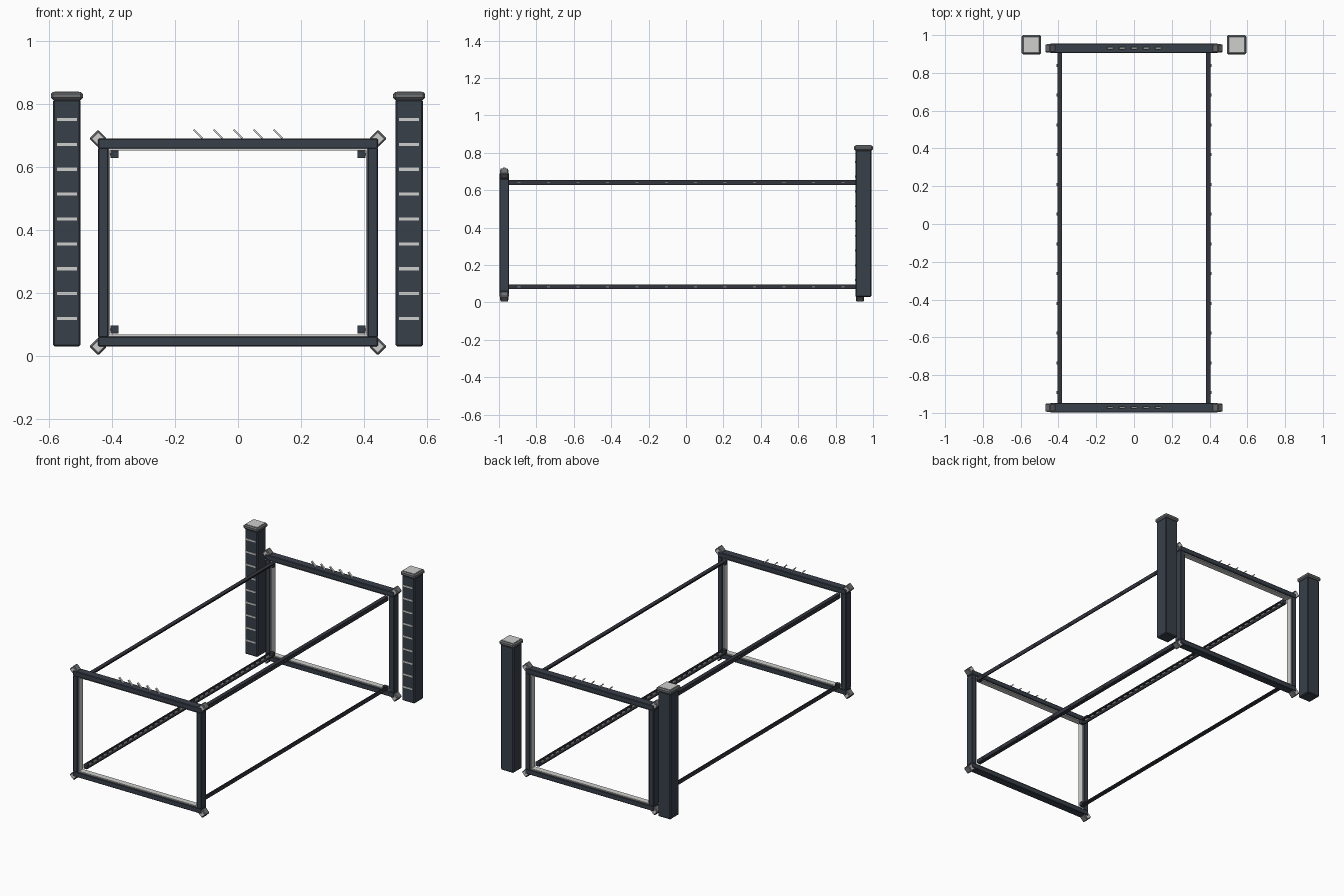
import bpy, bmesh, math
from mathutils import Matrix, Vector

if "Cube" in bpy.data.objects:
    bpy.data.objects.remove(bpy.data.objects["Cube"])


def mat(name, r, g, b):
    m = bpy.data.materials.new(name)
    m.diffuse_color = (r, g, b, 1)
    m.use_nodes = True
    m.node_tree.nodes["Principled BSDF"].inputs["Base Color"].default_value = m.diffuse_color
    return m


NAVY = mat("dark slate", 0.040, 0.050, 0.068)
RAIL = mat("charcoal", 0.034, 0.036, 0.048)
GREY = mat("mid grey", 0.16, 0.165, 0.175)
LIGHT = mat("light grey", 0.62, 0.63, 0.61)


def build(name, boxes, material, bevel=0.0):
    """One object from boxes given as (centre, size[, tilt about y])."""
    bm = bmesh.new()
    for centre, size, *tilt in boxes:
        m = Matrix.Translation(Vector(centre))
        if tilt:
            m = m @ Matrix.Rotation(tilt[0], 4, 'Y')
        bmesh.ops.create_cube(bm, size=1, matrix=m @ Matrix.Diagonal((*size, 1)))
    if bevel:
        bmesh.ops.bevel(bm, geom=bm.edges[:], offset=bevel, segments=1,
                        affect='EDGES', profile=0.5)
    mesh = bpy.data.meshes.new(name)
    bm.to_mesh(mesh)
    bm.free()
    mesh.materials.append(material)
    ob = bpy.data.objects.new(name, mesh)
    bpy.context.collection.objects.link(ob)
    return ob


# end frames
X, Z0, Z1, T, D = 0.444, 0.03, 0.69, 0.032, 0.05
ZC, H = (Z0 + Z1) / 2, Z1 - Z0
for label, y in (("front", -0.972), ("back", 0.93)):
    build(label + "_frame_bars",
          [((0, y, z), (2 * X, D, T)) for z in (Z0 + T / 2, Z1 - T / 2)]
          + [((s * (X - T / 2), y, ZC), (T, D, H - 2 * T + 0.006)) for s in (-1, 1)],
          NAVY, 0.003)
    # pale lining around the opening
    build(label + "_frame_lining",
          [((0, y, z), (2 * (X - T), 0.036, 0.008)) for z in (Z0 + T + 0.002, Z1 - T - 0.002)]
          + [((s * (X - T - 0.002), y, ZC), (0.008, 0.036, H - 2 * T)) for s in (-1, 1)],
          LIGHT)
    # diamond corner blocks with pale plates on both faces
    corners = [(s * X, y, z) for s in (-1, 1) for z in (Z0, Z1)]
    build(label + "_corner_blocks",
          [(c, (0.04, 0.042, 0.04), math.pi / 4) for c in corners], GREY, 0.004)
    build(label + "_corner_plates",
          [(c, (0.025, 0.044, 0.025), math.pi / 4) for c in corners], LIGHT)
    # slanted fins on the top bar
    build(label + "_top_fins",
          [((i * 0.0635, y, 0.705), (0.040, 0.012, 0.006), math.pi / 4)
           for i in range(-2, 3)], LIGHT)

# long angle rails, open towards the middle of the box
Y0, Y1, W, T2 = -0.95, 0.908, 0.025, 0.007
YC, L = (Y0 + Y1) / 2, Y1 - Y0
for sx, side in ((-1, "left"), (1, "right")):
    for sz, level, zc in ((-1, "lower", 0.0835), (1, "upper", 0.6405)):
        n = f"{side}_{level}_rail"
        xc = sx * 0.3925
        build(n, [((xc + sx * (W - T2) / 2, YC, zc), (T2, L, W)),
                  ((xc, YC, zc + sz * (W - T2) / 2), (W, L, T2))], RAIL)
        # solid end pads
        build(n + "_end_pads", [((xc, y, zc), (W, 0.02, W))
                                for y in (Y0 + 0.011, Y1 - 0.011)], NAVY)
        # row of small blocks in the inner corner
        build(n + "_inner_blocks",
              [((xc + sx * 0.002, Y0 + 0.05 + i * (L - 0.1) / 35, zc + sz * 0.002),
                (0.009, 0.024, 0.009)) for i in range(36)], LIGHT)
        # studs on the outer wall
        build(n + "_studs",
              [((xc + sx * (W / 2 + 0.001), -0.893 + i * 0.1575, zc),
                (0.008, 0.016, 0.007)) for i in range(12)], GREY)

# free-standing posts beside the back frame
for sx, side in ((-1, "left"), (1, "right")):
    x, y = sx * 0.5435, 0.949
    build(side + "_post", [((x, y, 0.4225), (0.087, 0.087, 0.785))], NAVY, 0.005)
    build(side + "_post_cap", [((x, y, 0.826), (0.102, 0.102, 0.026))], GREY, 0.007)
    build(side + "_post_cap_plate", [((x, y, 0.838), (0.078, 0.078, 0.005))], LIGHT)
    build(side + "_post_strips",
          [((x, y - 0.0435, 0.119 + i * 0.079), (0.064, 0.006, 0.010)) for i in range(9)],
          LIGHT)
